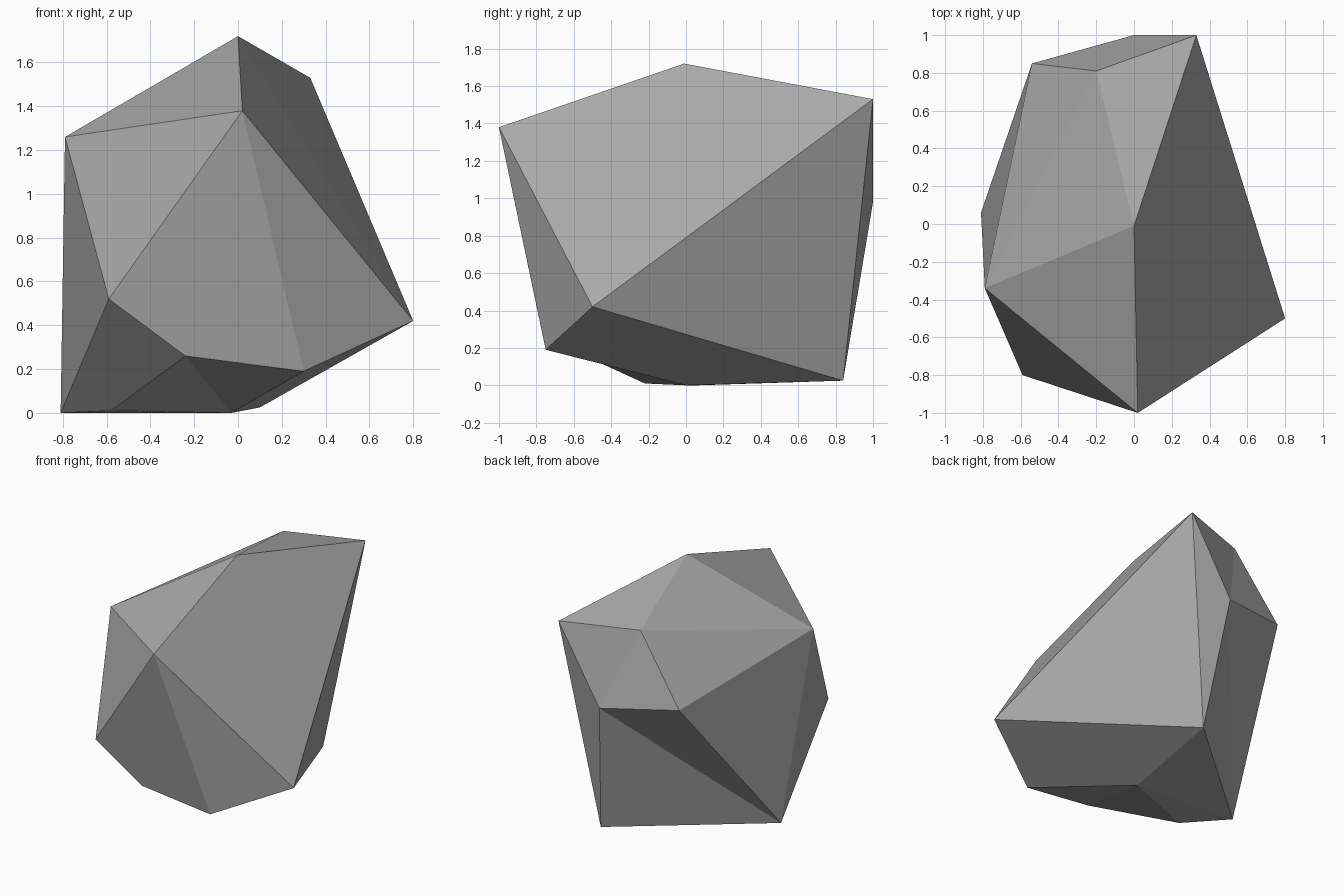
import bpy
import bmesh

if "Cube" in bpy.data.objects:
    bpy.data.objects.remove(bpy.data.objects["Cube"], do_unlink=True)

# Stone colour
stone = bpy.data.materials.new("stone_grey")
stone.use_nodes = True
grey = (0.4, 0.4, 0.4, 1)
stone.diffuse_color = grey
bsdf = next(n for n in stone.node_tree.nodes if n.type == "BSDF_PRINCIPLED")
bsdf.inputs["Base Color"].default_value = grey
bsdf.inputs["Roughness"].default_value = 0.9

# Corners of the chipped boulder
corners = {
    "peak": (0, -0.01, 1.72),
    "brow": (0.02, -1, 1.38),
    "crest": (0.33, 1, 1.53),
    "elbow": (0.8, -0.5, 0.42),
    "shoulder": (-0.79, -0.34, 1.26),
    "cheek": (-0.59, -0.8, 0.52),
    "heel": (-0.81, 0.06, 0),
    "chin": (0.3, -0.75, 0.19),
    "jaw": (-0.24, -0.765, 0.26),
    "base": (-0.03, 0, 0),
    "toe": (-0.58, -0.22, 0.01),
    "tail": (0.1, 0.84, 0.025),
    "spine": (0, 1, 0.98),
    "flank": (-0.54, 0.85, 1.05),
    "ridge": (-0.2, 0.81, 1.53),
}

# Facets, as fans of triangles around a hub corner
fans = [
    ("peak", "brow shoulder ridge crest elbow brow"),
    ("brow", "shoulder cheek jaw chin elbow"),
    ("base", "toe jaw chin elbow tail heel toe"),
    ("spine", "ridge flank heel tail crest ridge"),
    ("shoulder", "cheek heel flank ridge"),
    ("cheek", "jaw toe heel"),
    ("crest", "elbow tail"),
]

bm = bmesh.new()
verts = {name: bm.verts.new(co) for name, co in corners.items()}
for hub, rim_names in fans:
    rim = [verts[name] for name in rim_names.split()]
    for a, b in zip(rim, rim[1:]):
        bm.faces.new((verts[hub], a, b))
bmesh.ops.recalc_face_normals(bm, faces=bm.faces[:])

# Boulder object, flat shaded
mesh = bpy.data.meshes.new("boulder")
bm.to_mesh(mesh)
bm.free()
mesh.materials.append(stone)
boulder = bpy.data.objects.new("boulder", mesh)
bpy.context.collection.objects.link(boulder)
